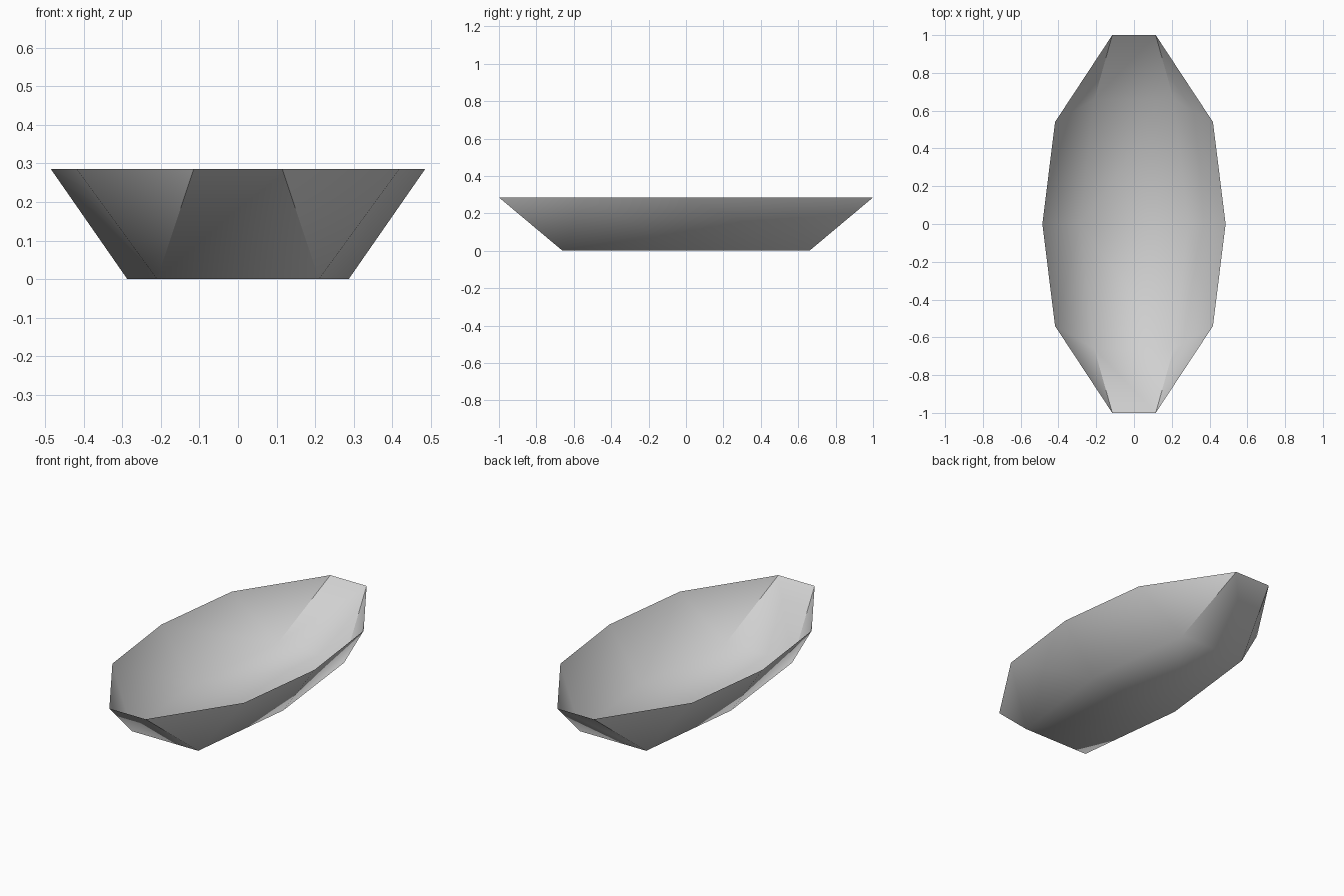
import bpy
import bmesh

cube = bpy.data.objects.get("Cube")
if cube:
    bpy.data.objects.remove(cube, do_unlink=True)

HEIGHT = 0.285
# Half outlines on the +x side, listed from the front end to the back end
RIM = [(0.115, -1.0), (0.418, -0.54), (0.485, 0.0), (0.418, 0.54), (0.115, 1.0)]
FLOOR = [(0.21, -0.66), (0.287, 0.0), (0.21, 0.66)]

# One plain grey for the whole shell
grey = bpy.data.materials.new("plain_grey")
grey.use_nodes = True
colour = (0.63, 0.63, 0.63, 1.0)
grey.diffuse_color = colour
grey.node_tree.nodes["Principled BSDF"].inputs["Base Color"].default_value = colour

bm = bmesh.new()
rims, floors = [], []

# Side walls: a corner triangle at each end and two panels between them
for side in (1, -1):
    rim = [bm.verts.new((side * x, y, HEIGHT)) for x, y in RIM]
    floor = [bm.verts.new((side * x, y, 0)) for x, y in FLOOR]
    bm.faces.new((rim[0], rim[1], floor[0]))
    bm.faces.new((rim[1], rim[2], floor[1], floor[0]))
    bm.faces.new((rim[2], rim[3], floor[2], floor[1]))
    bm.faces.new((rim[3], rim[4], floor[2]))
    rims.append(rim)
    floors.append(floor)

# Sloping end walls and the flat floor
(rim_l, rim_r), (floor_l, floor_r) = rims, floors
for end in (0, -1):
    bm.faces.new((rim_l[end], rim_r[end], floor_r[end], floor_l[end]))
    bm.faces.new((floor_l[end], floor_r[end], floor_r[1], floor_l[1]))

# Point every face outwards, so that the floor faces down
bmesh.ops.recalc_face_normals(bm, faces=bm.faces[:])
bm.normal_update()
if sum(f.normal.z for f in bm.faces) > 0:
    bmesh.ops.reverse_faces(bm, faces=bm.faces[:])

# Smooth all over, with a crease beside each end wall
for face in bm.faces:
    face.smooth = True
for rim, floor in zip(rims, floors):
    for end in (0, -1):
        bm.edges.get((rim[end], floor[end])).smooth = False

mesh = bpy.data.meshes.new("open_hull")
bm.to_mesh(mesh)
bm.free()
mesh.materials.append(grey)
hull = bpy.data.objects.new("open_hull", mesh)
bpy.context.collection.objects.link(hull)
